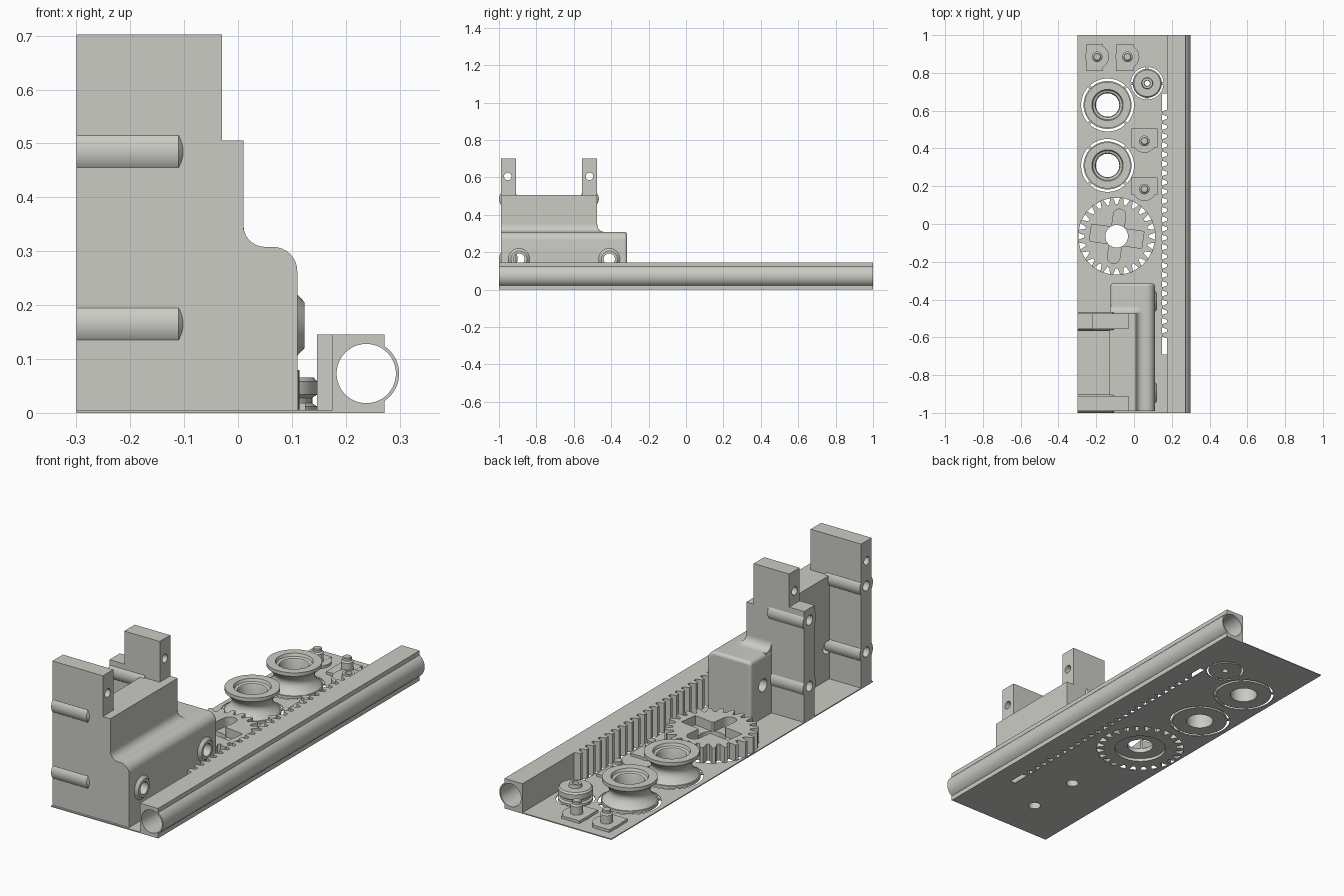
import bpy, bmesh, math
from mathutils import Matrix, Vector

if "Cube" in bpy.data.objects:
    bpy.data.objects.remove(bpy.data.objects["Cube"])

grey = bpy.data.materials.new("warm_grey")
grey.diffuse_color = (0.60, 0.60, 0.56, 1)
grey.use_nodes = True
grey.node_tree.nodes["Principled BSDF"].inputs["Base Color"].default_value = grey.diffuse_color


def finish(name, bm, smooth=True):
    bmesh.ops.remove_doubles(bm, verts=bm.verts, dist=1e-6)
    bmesh.ops.recalc_face_normals(bm, faces=bm.faces)
    me = bpy.data.meshes.new(name)
    bm.to_mesh(me)
    bm.free()
    me.materials.append(grey)
    ob = bpy.data.objects.new(name, me)
    bpy.context.collection.objects.link(ob)
    if smooth:
        shade(ob)
    return ob


def activate(ob):
    bpy.ops.object.select_all(action='DESELECT')
    ob.select_set(True)
    bpy.context.view_layer.objects.active = ob


def shade(ob):
    activate(ob)
    bpy.ops.object.shade_smooth_by_angle(angle=math.radians(35))


def prism(name, pts, a, b, axis='Z'):
    """Extrude a 2D outline from a to b: Z uses (x,y), Y uses (x,z), X uses (y,z)."""
    place = {'Z': lambda p, t: (p[0], p[1], t), 'Y': lambda p, t: (p[0], t, p[1]),
             'X': lambda p, t: (t, p[0], p[1])}[axis]
    bm = bmesh.new()
    lo = [bm.verts.new(place(p, a)) for p in pts]
    hi = [bm.verts.new(place(p, b)) for p in pts]
    bm.faces.new(lo)
    bm.faces.new(hi)
    for i in range(len(pts)):
        j = (i + 1) % len(pts)
        bm.faces.new((lo[i], lo[j], hi[j], hi[i]))
    return finish(name, bm)


def box(name, x0, x1, y0, y1, z0, z1):
    return prism(name, [(x0, y0), (x1, y0), (x1, y1), (x0, y1)], z0, z1)


def arc(cx, cy, r, a0, a1, n):
    return [(cx + r * math.cos(math.radians(a0 + (a1 - a0) * i / n)),
             cy + r * math.sin(math.radians(a0 + (a1 - a0) * i / n))) for i in range(n + 1)]


def cyl(name, c, r, a, b, axis='Z', n=40):
    return prism(name, arc(c[0], c[1], r, 0, 360, n)[:-1], a, b, axis)


def lathe(name, prof, loc, closed=True, n=48, axis='Z'):
    """Revolve (radius, height) points; closed joins last point to first."""
    bm = bmesh.new()
    rings = []
    for r, h in prof:
        rings.append([bm.verts.new((r * math.cos(2 * math.pi * k / n),
                                    r * math.sin(2 * math.pi * k / n), h)) for k in range(n)])
    m = len(prof)
    for i in range(m if closed else m - 1):
        p, q = rings[i], rings[(i + 1) % m]
        for k in range(n):
            bm.faces.new((p[k], p[(k + 1) % n], q[(k + 1) % n], q[k]))
    if not closed:
        bm.faces.new(rings[0])
        bm.faces.new(rings[-1])
    if axis == 'X':
        bm.transform(Matrix.Rotation(math.pi / 2, 4, 'Y'))
    bm.transform(Matrix.Translation(Vector(loc)))
    return finish(name, bm)


def cut(targets, cutters):
    for ob in targets:
        activate(ob)
        for c in cutters:
            m = ob.modifiers.new("cut", 'BOOLEAN')
            m.operation, m.solver, m.object = 'DIFFERENCE', 'EXACT', c
            while ob.modifiers.find(m.name) > 0:
                bpy.ops.object.modifier_move_up(modifier=m.name)
            bpy.ops.object.modifier_apply(modifier=m.name)
        shade(ob)
    for c in cutters:
        bpy.data.objects.remove(c)


ROLLERS = [(-0.14, 0.63), (-0.14, 0.31)]
BEARING = (0.07, 0.745)
GEAR = (-0.092, -0.065)
BOLTS = [(-0.057, -0.79), (-0.057, -0.516)]
T = 0.005

# base plate with openings around the moving parts
plate = box("base_plate", -0.3, 0.176, -1, 1, 0, T)
cut([plate], [cyl("c", p, 0.14, -1, 1, n=64) for p in ROLLERS]
    + [cyl("c", BEARING, 0.086, -1, 1), cyl("c", GEAR, 0.203, -1, 1, n=72),
       box("c", 0.147, 0.175, -0.69, 0.69, -1, 1)]
    + [cyl("c", p, 0.028, -1, 1) for p in BOLTS])

# thin bridges joining rollers and bearing to the plate
for (x, y), r in [(p, 0.134) for p in ROLLERS] + [(BEARING, 0.081)]:
    for k in range(4):
        a = math.radians(45 + 90 * k) if r > 0.1 else math.radians(90 * k)
        u, v = math.cos(a), math.sin(a)
        prism("bridge", [(x + (r + d) * u - s * v, y + (r + d) * v + s * u)
                         for d, s in ((-.012, -.008), (.01, -.008), (.01, .008), (-.012, .008))], 0, T)

# rail: square bar with a tube let into its outer side
rail = box("rail_bar", 0.175, 0.272, -1, 1, 0, 0.145)
cut([rail], [cyl("c", (0.238, 0.073), 0.058, -2, 2, 'Y', 64)])
bm_prof = [(0.055, -1), (0.061, -1), (0.061, 1), (0.055, 1)]
tube = lathe("rail_tube", bm_prof, (0, 0, 0), n=64)
tube.data.transform(Matrix.Translation((0.238, 0, 0.073)) @ Matrix.Rotation(math.pi / 2, 4, 'X'))

# rack teeth
pitch = 0.049
for i in range(-12, 13):
    y = i * pitch
    prism("rack_tooth", [(0.177, y - .018), (0.147, y - .008), (0.147, y + .008), (0.177, y + .018)],
          0, 0.145)

# gear with cross pocket, through hole and recess below
pts = []
for k in range(24):
    for d, r in ((-.36, .17), (-.25, .188), (-.13, .207), (.13, .207), (.25, .188), (.36, .17)):
        a = (k + .5 + d) * 2 * math.pi / 24
        pts.append((GEAR[0] + r * math.cos(a), GEAR[1] + r * math.sin(a)))
gear = prism("gear", pts, 0, 0.08)


def turned(pts):
    c, s = math.cos(math.radians(-8)), math.sin(math.radians(-8))
    return [(GEAR[0] + x * c - y * s, GEAR[1] + x * s + y * c) for x, y in pts]


slot = arc(0, .112, .033, 0, 180, 10) + arc(0, -.112, .033, 180, 360, 10)
cut([gear], [prism("c", turned([(-.14, -.045), (.14, -.045), (.14, .045), (-.14, .045)]), .035, 1),
             prism("c", turned(slot), .035, 1),
             cyl("c", GEAR, 0.06, -1, 1), cyl("c", GEAR, 0.118, -1, 0.014, n=48)])

# grooved rollers
groove = [(0.122 - 0.032 * math.sin(math.pi * i / 10), 0.014 + 0.094 * i / 10) for i in range(11)]
for x, y in ROLLERS:
    lathe("roller", [(.062, 0), (.127, 0), (.127, .014)] + groove +
          [(.122, .125), (.083, .125), (.078, .112), (.066, .108), (.062, .1)], (x, y, 0), n=64)

# small bearing
lathe("bearing", [(.014, 0), (.077, 0), (.077, .012), (.068, .018), (.068, .028), (.077, .034),
                  (.077, .058), (.07, .066), (.03, .066), (.028, .082), (.016, .082), (.014, .06)],
      (*BEARING, 0))

# stepped pegs on tabbed pads
for px, py, x0, x1, y0, y1 in [(-.195, .885, -.255, -.165, .81, .95), (-.035, .885, -.095, 0, .81, .95),
                               (.055, .44, -.015, .125, .405, .505), (.055, .185, -.015, .125, .155, .245)]:
    box("peg_pad", x0, x1, y0, y1, 0, 0.018)
    cyl("peg_pad_round", (px, py), 0.063, 0, 0.0175)
    lathe("peg", [(.028, 0), (.028, .058), (.02, .064), (.02, .076), (.017, .079)], (px, py, 0), False, 32)

# tower: web, front wall with tall tab, back wall with stepped tab
web = box("tower_web", -0.13, 0.01, -0.99, -0.475, 0, 0.505)
front_wall = prism("front_wall", [(-.3, 0), (0, 0), (0, .505), (-.03, .505), (-.03, .702), (-.3, .702)],
                   -0.99, -0.91, 'Y')
back_wall = prism("back_wall", [(-.3, 0), (0, 0), (0, .505), (-.03, .505), (-.03, .702), (-.22, .702),
                                (-.22, .542), (-.3, .542)], -0.555, -0.475, 'Y')

# lower motor block with rounded top
block = prism("lower_block", [(-.125, 0), (.11, 0)] + arc(.065, .263, .045, 0, 90, 8)
              + arc(-.105, .288, .02, 90, 180, 5), -0.99, -0.315, 'Y')
bm = bmesh.new()
bm.from_mesh(block.data)
edges = [e for e in bm.edges if all(v.co.y > -.32 for v in e.verts) and sum(v.co.z for v in e.verts) > .02]
bmesh.ops.bevel(bm, geom=edges, offset=0.014, segments=4, affect='EDGES', profile=0.5)
bm.to_mesh(block.data)
bm.free()
shade(block)

# cove fillet where the tower meets the lower block
cove = arc(.04, .348, .04, 180, 270, 8)
prism("side_cove", [(-.01, .30), (-.01, .348)] + [(.01 + x, z) for x, z in cove] + [(.05, .30)],
      -0.99, -0.475, 'Y')
prism("back_cove", [(-.49, .30), (-.49, .348)] + [(-.475 + x, z) for x, z in cove] + [(-.435, .30)],
      -0.125, 0.01, 'X')
lathe("corner_cove", [(max(x, .0005), z) for x, z in cove] + [(.04, .30)], (.01, -.475, 0), False)

# screw bosses along the walls
bosses = []
for y in (-0.95, -0.516):
    for z in (0.485, 0.165):
        bosses.append(lathe("screw_boss", [(.05, -.3), (.05, -.11), (.038, -.1)], (0, y, z), False, 40, 'X'))

# conical side bosses
side = [lathe("side_boss", [(.057, .1), (.057, .11), (.043, .123)], (0, y, .163), False, 40, 'X')
        for y in (-0.893, -0.41)]

# drilled holes
cut([front_wall, back_wall], [cyl("c", (y, .605), .02, -1, 1, 'X', 24) for y in (-.953, -.516)])
cut([front_wall, back_wall] + bosses,
    [cyl("c", (y, z), .024, -1, -.14, 'X', 24) for y in (-.95, -.516) for z in (.485, .165)])
cut([web, block] + side, [cyl("c", (y, .163), .03, -.2, 1, 'X', 32) for y in (-.893, -.41)])
cut([web, block, back_wall], [cyl("c", p, .028, -1, .1, n=32) for p in BOLTS])
